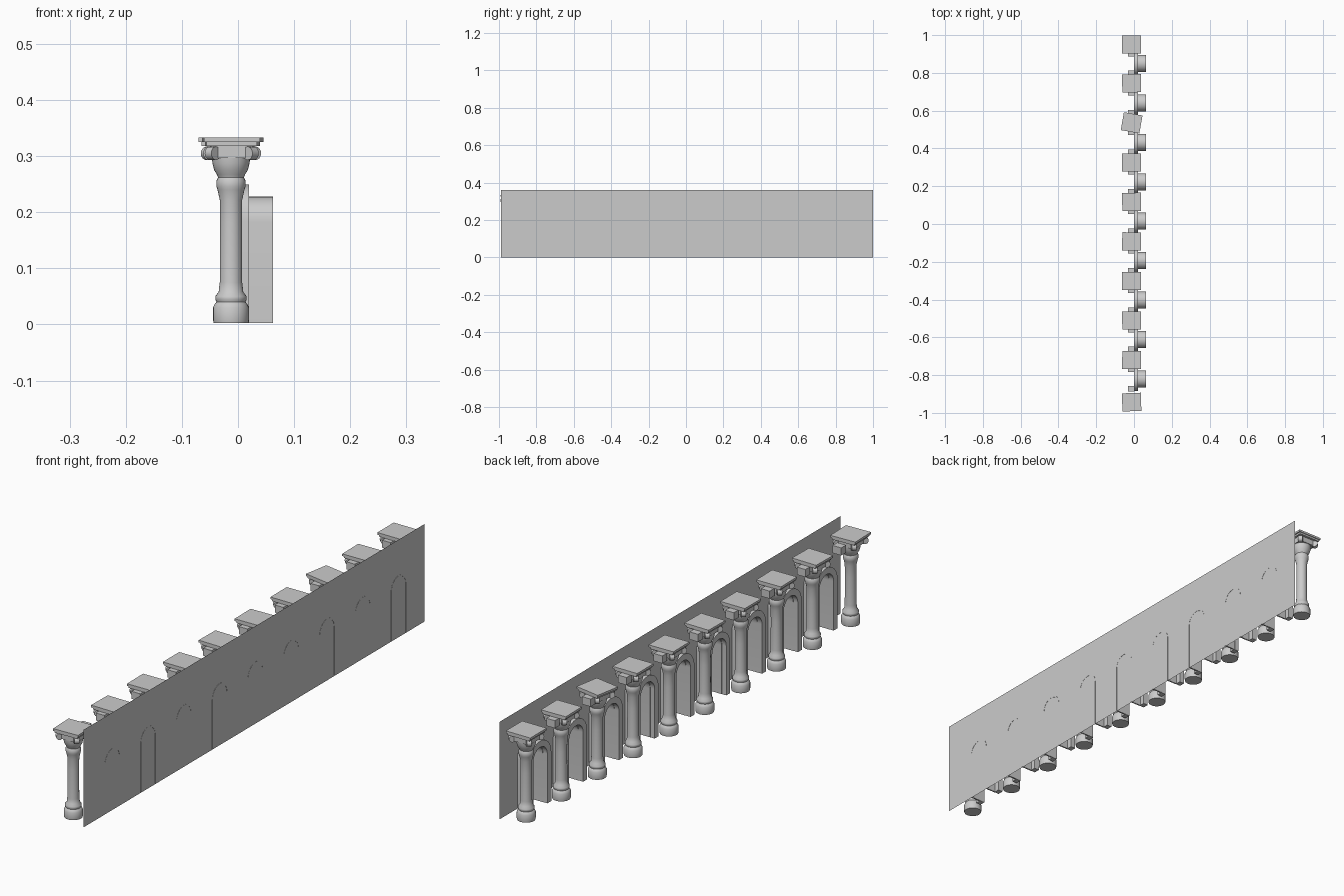
import bpy, bmesh, math
from mathutils import Matrix, Vector

if "Cube" in bpy.data.objects:
    bpy.data.objects.remove(bpy.data.objects["Cube"])

CX = -0.0125          # column axis
WALL_X = 0.062        # plane of the back wall


def finish(bm, name, smooth=False):
    bmesh.ops.recalc_face_normals(bm, faces=bm.faces)
    me = bpy.data.meshes.new(name)
    bm.to_mesh(me)
    bm.free()
    ob = bpy.data.objects.new(name, me)
    bpy.context.collection.objects.link(ob)
    if smooth:
        bpy.ops.object.select_all(action='DESELECT')
        ob.select_set(True)
        bpy.context.view_layer.objects.active = ob
        bpy.ops.object.shade_smooth_by_angle(angle=math.radians(40))
    return ob


def box(bm, lo, hi):
    lo, hi = Vector(lo), Vector(hi)
    m = Matrix.Translation((lo + hi) / 2) @ Matrix.Diagonal((*(hi - lo), 1))
    bmesh.ops.create_cube(bm, size=1, matrix=m)


def lathe(bm, profile, sides=28):
    rings = [[bm.verts.new((r * math.cos(2 * math.pi * i / sides),
                            r * math.sin(2 * math.pi * i / sides), z))
              for i in range(sides)] for r, z in profile]
    for a, b in zip(rings, rings[1:]):
        for i in range(sides):
            j = (i + 1) % sides
            bm.faces.new((a[i], a[j], b[j], b[i]))
    bm.faces.new(rings[0])
    bm.faces.new(rings[-1])


def arch_path(r, spring, base, n=16):
    arc = [(r * math.cos(math.pi * i / n), spring + r * math.sin(math.pi * i / n))
           for i in range(n + 1)]
    return [(r, base)] + arc + [(-r, base)]


def arch_shell(bm, r_in, r_out, spring, base, x0, x1):
    # hollow arch band running from x0 to x1
    inner, outer = arch_path(r_in, spring, base), arch_path(r_out, spring, base)
    secs = []
    for (yi, zi), (yo, zo) in zip(inner, outer):
        secs.append([bm.verts.new(c) for c in
                     ((x0, yi, zi), (x0, yo, zo), (x1, yo, zo), (x1, yi, zi))])
    for a, b in zip(secs, secs[1:]):
        for k in range(4):
            m = (k + 1) % 4
            bm.faces.new((a[k], a[m], b[m], b[k]))
    bm.faces.new(secs[0])
    bm.faces.new(secs[-1])


# column: turned base, shaft and bell, corner scrolls, square abacus
bm = bmesh.new()
lathe(bm, [(.031, .003), (.032, .008), (.032, .030), (.029, .036), (.026, .040),
           (.028, .045), (.028, .050), (.022, .058), (.020, .075), (.0195, .18),
           (.020, .222), (.024, .240), (.026, .246), (.026, .256), (.023, .262),
           (.025, .267), (.030, .275), (.033, .287), (.034, .295), (.036, .320)])
for k in range(4):
    a = math.pi / 4 + k * math.pi / 2
    m = (Matrix.Rotation(a, 4, 'Z') @ Matrix.Translation((.048, 0, .305))
         @ Matrix.Rotation(math.pi / 2, 4, 'X'))
    bmesh.ops.create_cone(bm, cap_ends=True, segments=16, radius1=.012,
                          radius2=.012, depth=.016, matrix=m)
box(bm, (-.036, -.036, .297), (.036, .036, .321))
box(bm, (-.045, -.045, .318), (.045, .045, .325))
box(bm, (-.050, -.048, .325), (.050, .048, .333))
column = finish(bm, "column", True)

# niche lining between columns, reaching back into the wall
bm = bmesh.new()
arch_shell(bm, .040, .045, .183, .003, .018, WALL_X + .0006)
niche = finish(bm, "niche", True)

# wider arch surround standing in front of each niche
bm = bmesh.new()
arch_shell(bm, .041, .064, .185, .003, 0, .020)
surround = finish(bm, "arch_surround", True)

# small bracket blocks beside the capitals
bm = bmesh.new()
for s in (-1, 1):
    y0, y1 = sorted((s * .038, s * .066))
    box(bm, (-.033, y0, .290), (.002, y1, .318))
bracket = finish(bm, "bracket_blocks")


def place(src, positions, x=0.0, turns=()):
    for i, y in enumerate(positions):
        ob = src if i == 0 else src.copy()
        if i:
            bpy.context.collection.objects.link(ob)
        ob.location = (x, y, 0)
        ob.rotation_euler.z = math.radians(turns[i]) if turns else 0


# repeat along the wall: ten columns, nine bays
col_y = [.95] + [.745 - .2093 * i for i in range(8)] + [-.943]
place(column, col_y, CX, [0, 1, -10, 0, 1, -1, 0, 1, -1, 2])
bays = [.85 - .2088 * i for i in range(9)]
for part in (niche, surround, bracket):
    place(part, bays)

# thin back wall
bm = bmesh.new()
vs = [bm.verts.new((WALL_X, y, z)) for y, z in
      ((-.99, 0), (1, 0), (1, .36), (-.99, .36))]
bm.faces.new(vs)
finish(bm, "back_wall")
